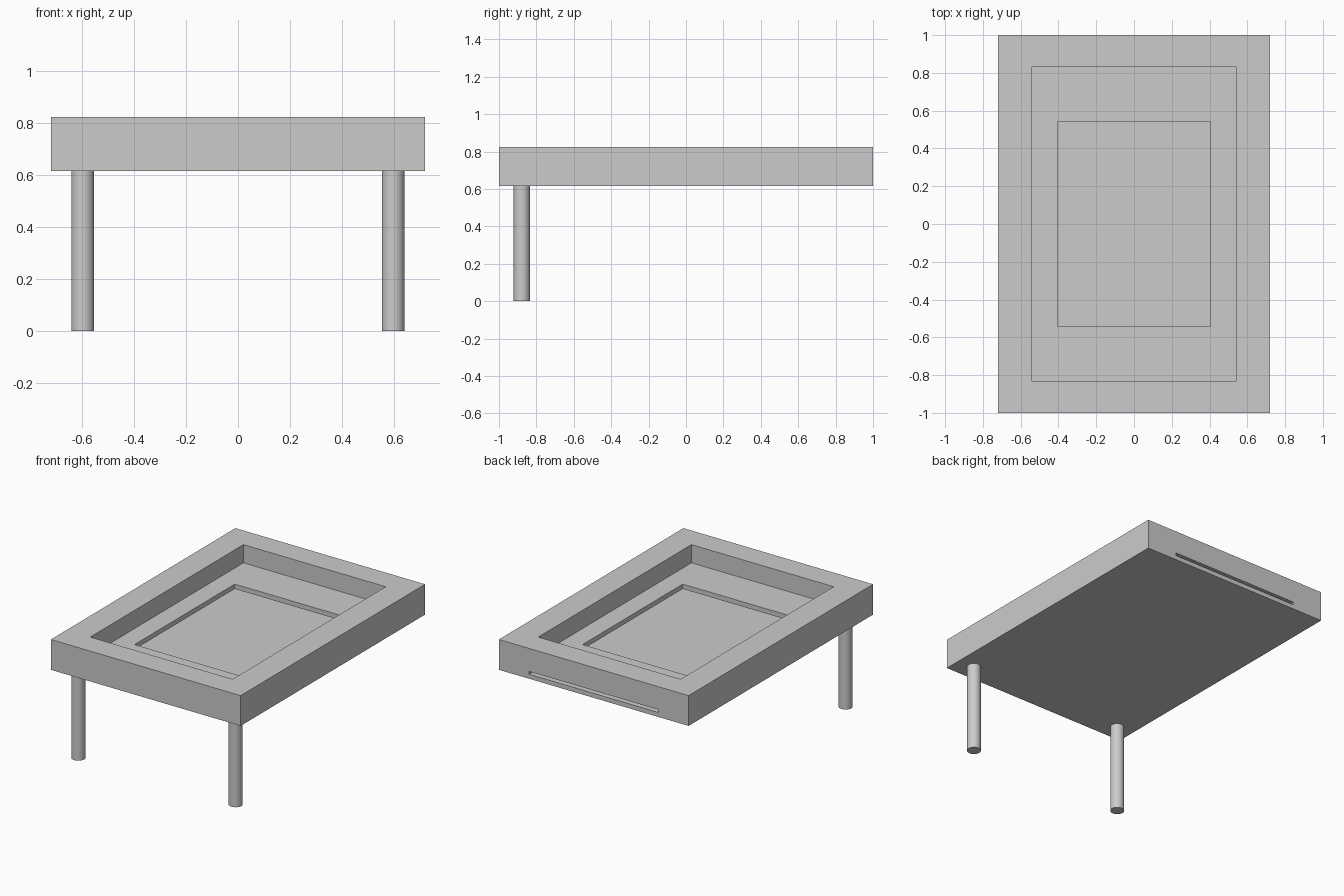
import bpy

if "Cube" in bpy.data.objects:
    bpy.data.objects.remove(bpy.data.objects["Cube"], do_unlink=True)

# Single plain material
grey = bpy.data.materials.new("plain grey")
grey.use_nodes = True
COLOUR = (0.6, 0.6, 0.6, 1.0)
grey.diffuse_color = COLOUR
grey.node_tree.nodes["Principled BSDF"].inputs["Base Color"].default_value = COLOUR

BASE, TOP = 0.617, 0.825          # underside and upper face of the frame
LEDGE = 0.70                      # floor of the wide recess
SLOT_LOW, SLOT_HIGH = 0.648, 0.667  # insert slot


def box(name, low, high):
    """Axis-aligned box between two corners."""
    centre = [(a + b) / 2 for a, b in zip(low, high)]
    bpy.ops.mesh.primitive_cube_add(size=1, location=centre)
    obj = bpy.context.object
    obj.name = name
    obj.scale = [b - a for a, b in zip(low, high)]
    bpy.ops.object.transform_apply(location=True, rotation=False, scale=True)
    return obj


def carve(target, low, high):
    """Cut a box-shaped hollow out of the target."""
    cutter = box("cutter", low, high)
    cutter.hide_render = True
    mod = target.modifiers.new("carve", "BOOLEAN")
    mod.operation = "DIFFERENCE"
    mod.solver = "EXACT"
    mod.object = cutter
    bpy.context.view_layer.objects.active = target
    bpy.ops.object.modifier_apply(modifier=mod.name)
    bpy.data.objects.remove(cutter, do_unlink=True)


# Frame slab with wide recess, window and rear insert slot
frame = box("frame", (-0.72, -1, BASE), (0.72, 1, TOP))
frame.data.materials.append(grey)
carve(frame, (-0.54, -0.83, LEDGE), (0.54, 0.83, TOP + 0.1))
carve(frame, (-0.49, -0.63, SLOT_LOW), (0.49, 1.1, SLOT_HIGH))
carve(frame, (-0.405, -0.543, SLOT_LOW), (0.405, 0.543, LEDGE + 0.05))

# Pair of round legs under the front edge
for side, x in (("left", 0.597), ("right", -0.597)):
    bpy.ops.mesh.primitive_cylinder_add(
        vertices=48, radius=0.044, depth=BASE, location=(x, -0.878, BASE / 2))
    leg = bpy.context.object
    leg.name = side + "_leg"
    leg.data.materials.append(grey)
    bpy.ops.object.shade_smooth_by_angle()
